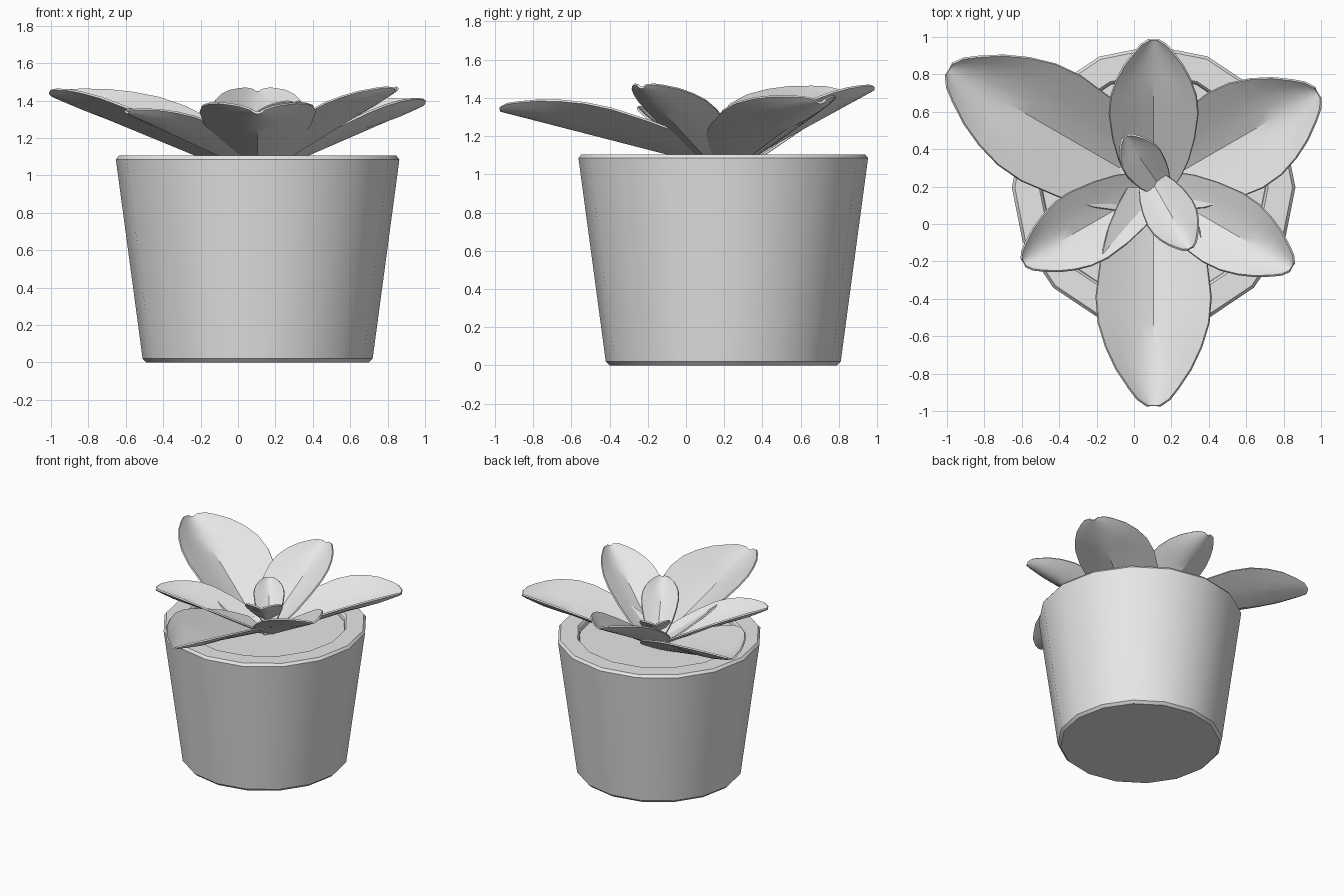
import bpy, bmesh, math
from mathutils import Vector

cube = bpy.data.objects.get("Cube")
if cube:
    bpy.data.objects.remove(cube, do_unlink=True)

grey = bpy.data.materials.new("plain_grey")
grey.use_nodes = True
grey.diffuse_color = (0.8, 0.8, 0.8, 1)
grey.node_tree.nodes["Principled BSDF"].inputs["Base Color"].default_value = (0.8, 0.8, 0.8, 1)

CENTRE = Vector((0.105, 0.195, 0))


def finish(name, bm, thickness=0):
    bmesh.ops.remove_doubles(bm, verts=bm.verts, dist=0.0001)
    mesh = bpy.data.meshes.new(name)
    bm.to_mesh(mesh)
    bm.free()
    obj = bpy.data.objects.new(name, mesh)
    bpy.context.collection.objects.link(obj)
    mesh.materials.append(grey)
    bpy.ops.object.select_all(action='DESELECT')
    obj.select_set(True)
    bpy.context.view_layer.objects.active = obj
    if thickness:
        mod = obj.modifiers.new("thickness", 'SOLIDIFY')
        mod.thickness = thickness
        mod.offset = -1
        bpy.ops.object.modifier_apply(modifier=mod.name)
    bpy.ops.object.shade_smooth_by_angle(angle=math.radians(30))
    return obj


def grid_faces(bm, rows):
    for a, b in zip(rows, rows[1:]):
        for i in range(len(a) - 1):
            bm.faces.new((a[i], b[i], b[i + 1], a[i + 1]))


def lathe(name, profile, sides=16):
    bm = bmesh.new()
    rows = []
    for k in range(sides + 1):
        a = math.tau * k / sides
        rows.append([bm.verts.new(CENTRE + Vector((r * math.cos(a), r * math.sin(a), z)))
                     for r, z in profile])
    grid_faces(bm, rows)
    bmesh.ops.remove_doubles(bm, verts=bm.verts, dist=0.0001)
    bmesh.ops.dissolve_degenerate(bm, edges=bm.edges, dist=0.0001)
    bmesh.ops.recalc_face_normals(bm, faces=bm.faces)
    return finish(name, bm)


# Pot with bevelled rim, and the soil inside it
lathe("pot", [(0, 0), (0.595, 0), (0.615, 0.02), (0.758, 1.085), (0.742, 1.105),
              (0.612, 1.105), (0.6, 1.09), (0.59, 1.0), (0, 1.0)])
lathe("soil", [(0, 1.01), (0.59, 1.01), (0.597, 1.055), (0, 1.055)])

# Leaf outline: position along the rib, fraction of the half width
OUTLINE = [(0, .45), (.08, .62), (.18, .78), (.33, .92), (.5, 1), (.62, .96),
           (.73, .83), (.83, .65), (.92, .42), (.97, .27), (1, .1)]
ACROSS = [i / 4 for i in range(-4, 5)]


def leaf(name, heading, length, half_width, base_z, tip_z, shift=(0, 0), cup=0.52):
    a = math.radians(heading)
    along = Vector((math.cos(a), math.sin(a), 0))
    side = Vector((-math.sin(a), math.cos(a), 0))
    base = CENTRE + Vector((*shift, 0))
    bm = bmesh.new()
    rows = []
    for t, w in OUTLINE:
        fade = min(max((t - 0.65) / 0.2, 0), 1)
        power = 1.2 + 0.8 * fade          # rib crease softens near the tip
        row = []
        for s in ACROSS:
            z = base_z + (tip_z - base_z) * t + cup * half_width * w * abs(s) ** power
            row.append(bm.verts.new(base + along * length * t
                                    + side * half_width * w * s + Vector((0, 0, z))))
        rows.append(row)
    grid_faces(bm, rows)
    return finish(name, bm, thickness=0.012)


# Lower ring of large leaves
leaf("lower_leaf_back_right", 150, 1.26, 0.32, 0.98, 1.43)
leaf("lower_leaf_back_left", 30, 1.01, 0.29, 1.0, 1.38)
leaf("lower_leaf_front", 270, 1.165, 0.305, 1.04, 1.34)

# Upper ring of shorter leaves
leaf("upper_leaf_front_right", 210, 0.80, 0.20, 1.02, 1.34)
leaf("upper_leaf_front_left", 330, 0.85, 0.21, 1.0, 1.46)
leaf("upper_leaf_back", 90, 0.785, 0.235, 1.02, 1.45)

# Small heart leaves
leaf("heart_leaf_back", 125, 0.34, 0.11, 1.1, 1.32, (0.045, -0.01))
leaf("heart_leaf_front", 300, 0.43, 0.135, 1.1, 1.39, (-0.02, 0.05))
